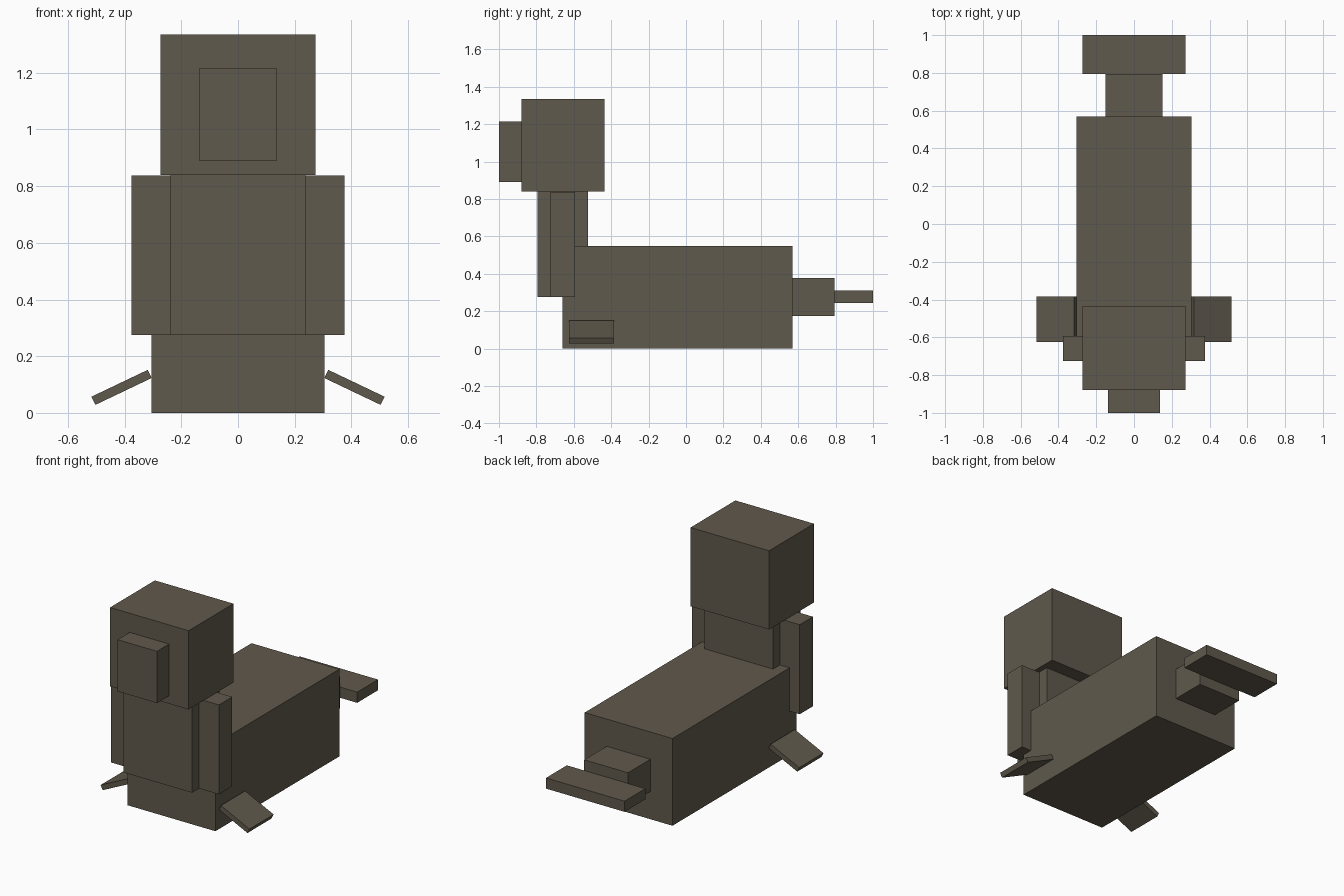
import bpy
from math import radians

cube = bpy.data.objects.get("Cube")
if cube:
    bpy.data.objects.remove(cube, do_unlink=True)

# Single flat fur colour
fur = bpy.data.materials.new("grey brown fur")
fur.use_nodes = True
colour = (0.117, 0.10, 0.072, 1)
fur.diffuse_color = colour
bsdf = fur.node_tree.nodes["Principled BSDF"]
bsdf.inputs["Base Color"].default_value = colour
bsdf.inputs["Roughness"].default_value = 0.9


def box(name, x, y, z, tilt=0):
    """Box spanning the given (low, high) ranges, tilted about its own y axis."""
    spans = (x, y, z)
    bpy.ops.mesh.primitive_cube_add(size=1, location=[(a + b) / 2 for a, b in spans])
    ob = bpy.context.object
    ob.name = name
    ob.scale = [b - a for a, b in spans]
    bpy.ops.object.transform_apply(location=False, rotation=False, scale=True)
    ob.rotation_euler.y = radians(tilt)
    ob.data.materials.append(fur)
    return ob


def centred(name, half_width, y, z):
    return box(name, (-half_width, half_width), y, z)


# Body, neck and head
centred("body", 0.305, (-0.66, 0.57), (0, 0.548))
centred("neck", 0.238, (-0.795, -0.525), (0.275, 0.84))
centred("head", 0.273, (-0.88, -0.435), (0.84, 1.335))
centred("snout", 0.137, (-1, -0.88), (0.89, 1.215))

# Tail
centred("tail_base", 0.152, (0.57, 0.793), (0.175, 0.377))
centred("tail_fin", 0.273, (0.793, 1), (0.243, 0.31))

# Paired neck sides and drooping front flippers
for side, s in (("left", 1), ("right", -1)):
    box(side + "_neck_side", sorted((s * 0.238, s * 0.375)), (-0.725, -0.593), (0.275, 0.837))
    box(side + "_flipper", sorted((s * 0.301, s * 0.521)), (-0.625, -0.385),
        (0.074, 0.106), tilt=s * 25.5)
